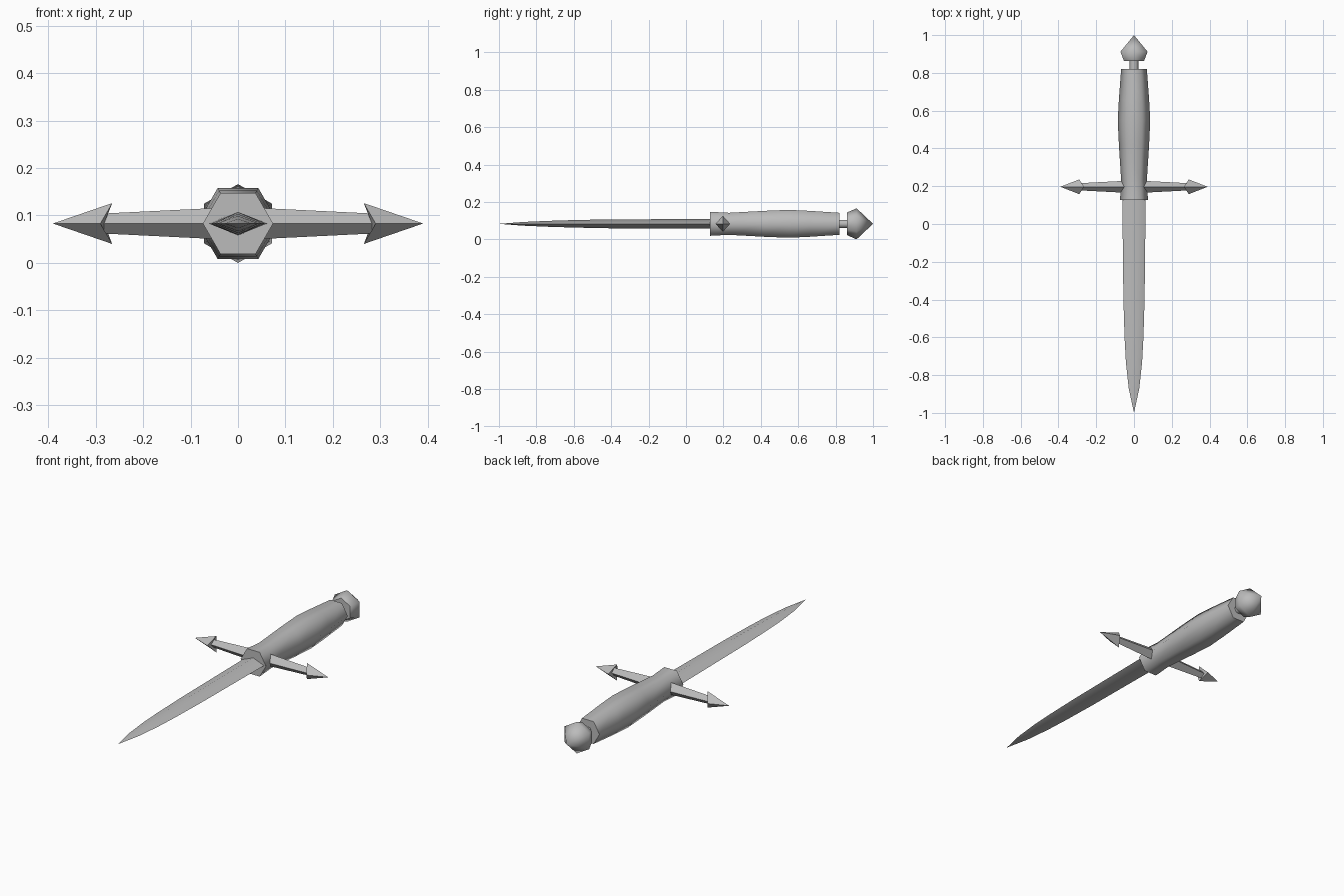
import bpy, bmesh, math

cube = bpy.data.objects.get("Cube")
if cube:
    bpy.data.objects.remove(cube, do_unlink=True)

MID = 0.083      # height of the long axis
GUARD_Y = 0.197  # where the crossguard sits

steel = bpy.data.materials.new("grey_steel")
steel.use_nodes = True
GREY = (0.5, 0.5, 0.5, 1)
steel.diffuse_color = GREY
steel.node_tree.nodes["Principled BSDF"].inputs["Base Color"].default_value = GREY


def ring(y, rx, rz, sides, turn=0.0):
    """Cross-section around the long axis."""
    angles = [turn + math.tau * i / sides for i in range(sides)]
    return [(rx * math.cos(a), y, MID + rz * math.sin(a)) for a in angles]


def cross_ring(x_sides, x_ridges, ry, rz):
    """Diamond cross-section of the crossguard."""
    return [(x_sides, GUARD_Y - ry, MID), (x_ridges, GUARD_Y, MID + rz),
            (x_sides, GUARD_Y + ry, MID), (x_ridges, GUARD_Y, MID - rz)]


def loft(name, rings):
    """Skin a list of rings, closing both ends; a zero ring becomes a point."""
    bm = bmesh.new()
    loops = [[bm.verts.new(p) for p in r] for r in rings]
    n = len(loops[0])
    for a, b in zip(loops, loops[1:]):
        for i in range(n):
            j = (i + 1) % n
            bm.faces.new((a[i], a[j], b[j], b[i]))
    bm.faces.new(loops[0])
    bm.faces.new(loops[-1])
    bmesh.ops.remove_doubles(bm, verts=bm.verts, dist=1e-5)
    bmesh.ops.recalc_face_normals(bm, faces=bm.faces)
    mesh = bpy.data.meshes.new(name)
    bm.to_mesh(mesh)
    bm.free()
    mesh.materials.append(steel)
    obj = bpy.data.objects.new(name, mesh)
    bpy.context.collection.objects.link(obj)
    bpy.ops.object.select_all(action='DESELECT')
    obj.select_set(True)
    bpy.context.view_layer.objects.active = obj
    bpy.ops.object.shade_smooth_by_angle(angle=math.radians(62))
    return obj


# Blade: flat diamond section tapering to a point
blade = [(0.14, 0.062, 0.025), (-0.4, 0.056, 0.024), (-0.6, 0.050, 0.020),
         (-0.73, 0.043, 0.016), (-0.87, 0.028, 0.010), (-1.0, 0, 0)]
loft("blade", [ring(y, rx, rz, 4) for y, rx, rz in blade])

# Grip: six-sided, flaring at the collar and swelling in the middle
grip = [(0.128, 0.074), (0.23, 0.068), (0.42, 0.080), (0.55, 0.086),
        (0.66, 0.080), (0.82, 0.068)]
loft("grip", [ring(y, r, r, 6) for y, r in grip])

# Neck and pommel, with the pommel's corners turned to top and bottom
loft("pommel_neck", [ring(y, 0.025, 0.025, 6) for y in (0.81, 0.87)])
pommel = [(0.862, 0.061), (0.912, MID), (1.0, 0)]
loft("pommel", [ring(y, r, r, 6, math.pi / 6) for y, r in pommel])

# Crossguard: a tapered arm and a barbed point on each side
for side, s in (("left", 1), ("right", -1)):
    loft(side + "_guard_arm", [cross_ring(0, 0, 0.034, 0.035),
                               cross_ring(s * 0.285, s * 0.285, 0.019, 0.021)])
    loft(side + "_guard_point", [cross_ring(s * 0.282, s * 0.282, 0.018, 0.020),
                                 cross_ring(s * 0.29, s * 0.265, 0.039, 0.043),
                                 cross_ring(s * 0.39, s * 0.39, 0, 0)])
